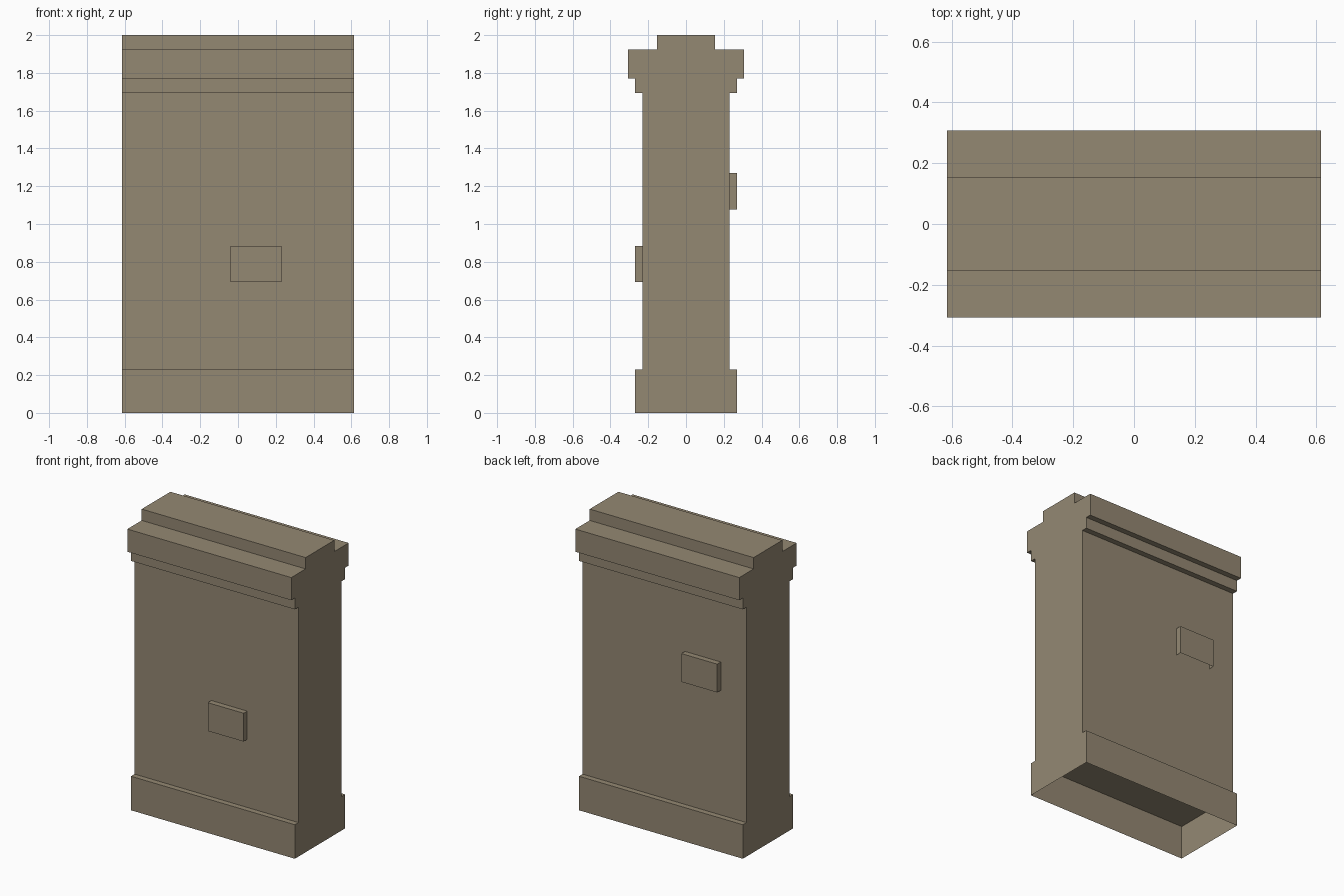
import bpy
import bmesh
from mathutils import Vector

cube = bpy.data.objects.get("Cube")
if cube:
    bpy.data.objects.remove(cube, do_unlink=True)

U = 2 / 26          # module: the wall is 26 modules tall
HALF_LENGTH = 8 * U

# Single stone colour
stone = bpy.data.materials.new("warm grey stone")
stone.use_nodes = True
colour = (0.296, 0.246, 0.171, 1)
stone.diffuse_color = colour
stone.node_tree.nodes["Principled BSDF"].inputs["Base Color"].default_value = colour


def finish(bm, name):
    mesh = bpy.data.meshes.new(name)
    bm.to_mesh(mesh)
    bm.free()
    mesh.materials.append(stone)
    obj = bpy.data.objects.new(name, mesh)
    bpy.context.collection.objects.link(obj)
    return obj


def remove_underside(bm):
    lowest = min(v.co.z for v in bm.verts)
    under = [f for f in bm.faces if all(v.co.z < lowest + 0.001 for v in f.verts)]
    bmesh.ops.delete(bm, geom=under, context='FACES_ONLY')


# Wall: mirrored moulding profile (half depth, height) extruded along x
half = [(3.5, 0), (3.5, 3), (3, 3), (3, 22), (3.5, 22), (3.5, 23),
        (4, 23), (4, 25), (2, 25), (2, 26)]
outline = half + [(-y, z) for y, z in reversed(half)]
bm = bmesh.new()
end = bm.faces.new([bm.verts.new((-HALF_LENGTH, y * U, z * U)) for y, z in outline])
# Keep the starting end cap while extruding the other one
ext = bmesh.ops.extrude_face_region(bm, geom=[end], use_keep_orig=True)
moved = [g for g in ext["geom"] if isinstance(g, bmesh.types.BMVert)]
bmesh.ops.translate(bm, verts=moved, vec=Vector((2 * HALF_LENGTH, 0, 0)))
bmesh.ops.recalc_face_normals(bm, faces=bm.faces[:])
remove_underside(bm)
finish(bm, "wall")

# Ceiling of the hollow plinth, facing down
bm = bmesh.new()
corners = [(-1, -1), (-1, 1), (1, 1), (1, -1)]
bm.faces.new([bm.verts.new((sx * HALF_LENGTH, sy * 3.5 * U, 3 * U)) for sx, sy in corners])
finish(bm, "plinth_ceiling")


# Raised bricks, open underneath
def brick(name, x0, x1, z0, z1, side):
    bm = bmesh.new()
    bmesh.ops.create_cube(bm, size=1)
    bmesh.ops.scale(bm, verts=bm.verts[:], vec=((x1 - x0) * U, 0.5 * U, (z1 - z0) * U))
    centre = Vector(((x0 + x1) / 2, side * 3.25, (z0 + z1) / 2)) * U
    bmesh.ops.translate(bm, verts=bm.verts[:], vec=centre)
    remove_underside(bm)
    finish(bm, name)


brick("front_brick", -0.5, 3, 9, 11.5, -1)
brick("back_brick", -5.5, -2, 14, 16.5, 1)
